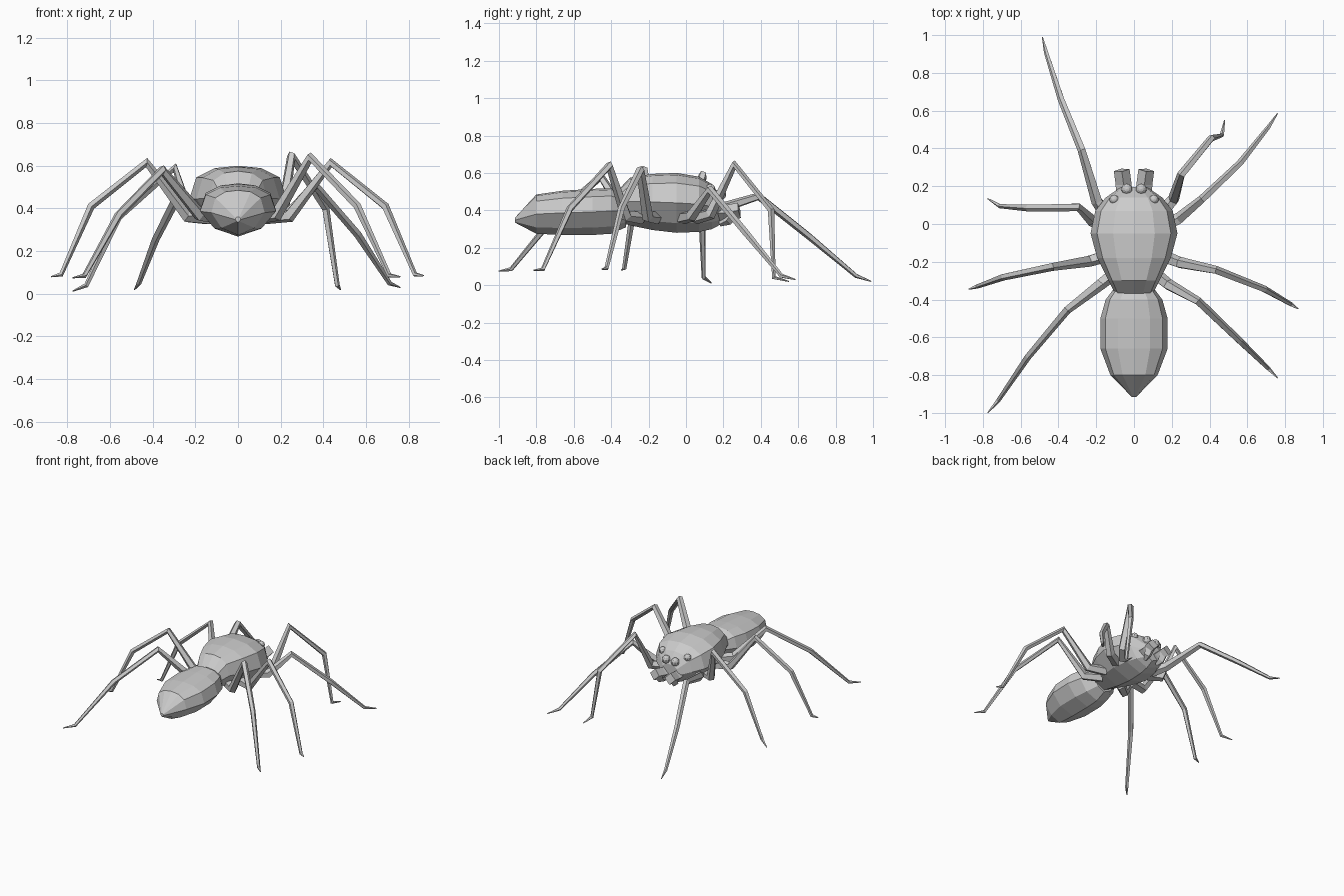
import bpy, bmesh, math
from mathutils import Vector, Matrix

if "Cube" in bpy.data.objects:
    bpy.data.objects.remove(bpy.data.objects["Cube"])


def finish(name, bm):
    bmesh.ops.recalc_face_normals(bm, faces=bm.faces)
    me = bpy.data.meshes.new(name)
    bm.to_mesh(me)
    bm.free()
    ob = bpy.data.objects.new(name, me)
    bpy.context.collection.objects.link(ob)
    return ob


def loft(name, rings):
    """Skin a list of point rings and cap both ends."""
    bm = bmesh.new()
    loops = [[bm.verts.new(p) for p in r] for r in rings]
    n = len(loops[0])
    for a, b in zip(loops, loops[1:]):
        for i in range(n):
            j = (i + 1) % n
            bm.faces.new((a[i], a[j], b[j], b[i]))
    bm.faces.new(loops[0])
    bm.faces.new(loops[-1])
    return finish(name, bm)


HALF = [(0, 1), (.48, .93), (.85, .66), (1, 0), (.62, -.68), (0, -1)]
SECTION = HALF + [(-x, z) for x, z in HALF[-2:0:-1]]


def body(name, stations):
    # station: y, half width, top z, bottom z
    rings = []
    for y, w, t, b in stations:
        c, h = (t + b) / 2, (t - b) / 2
        rings.append([(x * w, y, c + z * h) for x, z in SECTION])
    loft(name, rings)


def leg(name, pts, radii, sides=5):
    pts = [Vector(p) for p in pts]
    rings = []
    for i, p in enumerate(pts):
        d = Vector((0, 0, 0))
        if i > 0:
            d += (p - pts[i - 1]).normalized()
        if i < len(pts) - 1:
            d += (pts[i + 1] - p).normalized()
        d.normalize()
        # side axis stays horizontal, square to the leg's overall heading
        run = pts[-1] - pts[0]
        side = Vector((-run.y, run.x, 0)).normalized()
        side = (side - d * side.dot(d)).normalized()
        up = d.cross(side)
        rings.append([p + radii[i] * (math.cos(a) * side + math.sin(a) * up)
                      for a in (2 * math.pi * k / sides for k in range(sides))])
    loft(name, rings)


# body
body("thorax", [(-.37, .10, .50, .34), (-.30, .135, .575, .32), (-.18, .195, .595, .295),
                (-.05, .23, .60, .28), (.07, .205, .58, .285), (.14, .15, .54, .30),
                (.195, .07, .46, .33)])
body("abdomen", [(-.32, .09, .48, .31), (-.40, .15, .518, .275), (-.50, .178, .515, .268),
                 (-.66, .178, .505, .268), (-.80, .125, .485, .275), (-.915, .012, .36, .335)])

# legs: base, joint, knee, shin, foot, tip
R = [.036, .032, .023, .019, .012, .003]
LEGS = {
    "front_leg_right": [(.14, .05, .36), (.21, .13, .38), (.25, .26, .645), (.41, .455, .40), (.465, .47, .04), (.48, .55, .02)],
    "second_leg_right": [(.14, -.02, .36), (.24, .03, .37), (.36, .13, .51), (.56, .32, .28), (.71, .51, .05), (.76, .585, .03)],
    "third_leg_right": [(.12, -.16, .36), (.24, -.205, .365), (.435, -.245, .615), (.69, -.345, .41), (.83, -.425, .09), (.87, -.45, .085)],
    "rear_leg_right": [(.08, -.24, .36), (.18, -.32, .37), (.34, -.41, .64), (.56, -.62, .41), (.71, -.765, .085), (.76, -.815, .08)],
    "front_leg_left": [(-.13, .03, .36), (-.195, .12, .39), (-.275, .39, .475), (-.385, .66, .26), (-.465, .91, .05), (-.485, .99, .02)],
    "second_leg_left": [(-.14, -.02, .36), (-.225, .02, .36), (-.295, .09, .59), (-.56, .085, .36), (-.71, .095, .04), (-.775, .135, .012)],
    "third_leg_left": [(-.12, -.16, .36), (-.24, -.195, .365), (-.43, -.225, .615), (-.69, -.28, .41), (-.83, -.33, .09), (-.875, -.345, .08)],
    "rear_leg_left": [(-.08, -.24, .36), (-.18, -.32, .37), (-.355, -.455, .58), (-.56, -.70, .37), (-.72, -.935, .085), (-.775, -1.0, .075)],
}
for name, pts in LEGS.items():
    leg(name, pts, R)

# eyes and fangs, mirrored pairs
for s, side in ((-1, "left"), (1, "right")):
    for label, loc, r in (("inner", (.038, .185, .485), .03), ("outer", (.105, .13, .515), .026)):
        bm = bmesh.new()
        bmesh.ops.create_uvsphere(bm, u_segments=10, v_segments=7, radius=r,
                                  matrix=Matrix.Translation((s * loc[0], loc[1], loc[2])))
        finish(f"{label}_eye_{side}", bm)
    leg(f"fang_{side}", [(s * .05, .12, .39), (s * .055, .21, .385), (s * .065, .285, .40)],
        [.045, .042, .042], 4)
    leg(f"fang_tip_{side}", [(s * .06, .25, .39), (s * .06, .22, .345), (s * .05, .18, .325)],
        [.035, .028, .012], 4)
